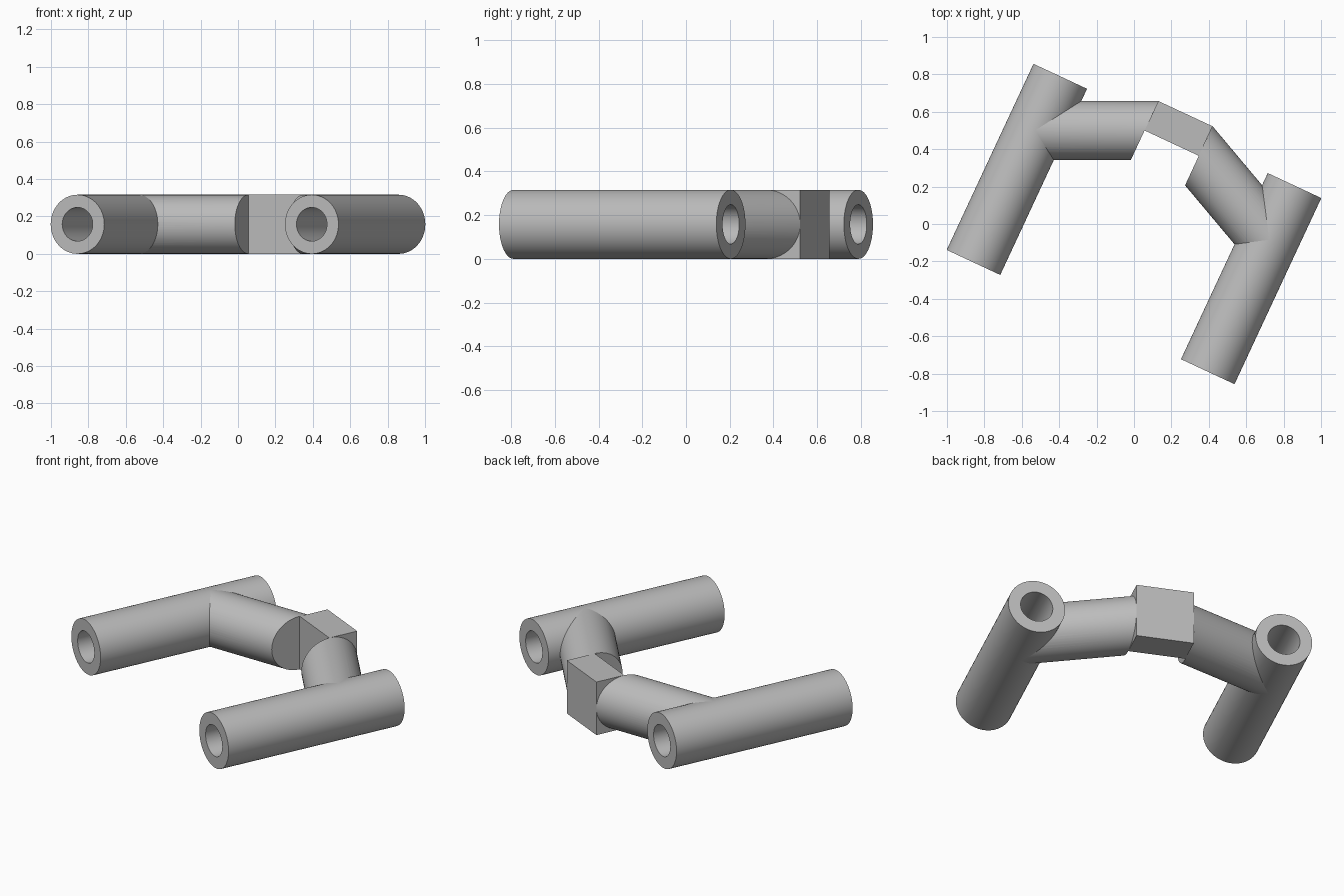
import bpy, bmesh
from math import radians, cos, sin, pi
from mathutils import Matrix, Vector

if "Cube" in bpy.data.objects:
    bpy.data.objects.remove(bpy.data.objects["Cube"])

R, BORE = 0.158, 0.09          # tube and bore radii
HALF = 0.549                   # half the tube length
SPAN = 0.691                   # tube offset from the middle
BLOCK_W, BLOCK_Y0, BLOCK_Y1 = 0.16, 0.477, 0.651
BEND = radians(25)
TURN = Matrix.Translation((0, 0, R)) @ Matrix.Rotation(-BEND, 4, "Z")

grey = bpy.data.materials.new("plain grey")
grey.use_nodes = True
grey.diffuse_color = (0.5, 0.5, 0.5, 1)
grey.node_tree.nodes["Principled BSDF"].inputs["Base Color"].default_value = (0.5, 0.5, 0.5, 1)


def add_object(name, bm):
    bmesh.ops.recalc_face_normals(bm, faces=bm.faces)
    mesh = bpy.data.meshes.new(name)
    bm.to_mesh(mesh)
    bm.free()
    mesh.materials.append(grey)
    obj = bpy.data.objects.new(name, mesh)
    bpy.context.collection.objects.link(obj)
    obj.matrix_world = TURN
    return obj


def smooth(obj):
    for face in obj.data.polygons:
        face.use_smooth = True
    obj.data.set_sharp_from_angle(angle=radians(30))


def tube(name, x, inner, outer, half):
    # Spin a rectangular wall section around the tube axis
    bm = bmesh.new()
    section = [(inner, -half), (outer, -half), (outer, half), (inner, half)]
    verts = [bm.verts.new((x + r, y, 0)) for r, y in section]
    edges = [bm.edges.new((verts[i], verts[(i + 1) % 4])) for i in range(4)]
    bmesh.ops.spin(bm, geom=verts + edges, cent=(x, 0, 0), axis=(0, 1, 0),
                   angle=2 * pi, steps=64, use_merge=True)
    bmesh.ops.remove_doubles(bm, verts=bm.verts, dist=0.0001)
    return add_object(name, bm)


def cylinder(bm, start, end, radius):
    axis = end - start
    place = Matrix.Translation((start + end) / 2) @ axis.to_track_quat("Z", "Y").to_matrix().to_4x4()
    bmesh.ops.create_cone(bm, cap_ends=True, segments=64, radius1=radius,
                          radius2=radius, depth=axis.length, matrix=place)


def arm(name, side):
    # Slanted rod, mitred flush with the side of the block
    direction = Vector((side * cos(BEND), -sin(BEND), 0))
    root = Vector((side * BLOCK_W, BLOCK_Y0, 0))
    reach = (SPAN - BLOCK_W) / cos(BEND)
    bm = bmesh.new()
    cylinder(bm, root - direction * 0.2, root + direction * reach, R)
    cut = bmesh.ops.bisect_plane(bm, geom=bm.verts[:] + bm.edges[:] + bm.faces[:],
                                 plane_co=root, plane_no=(-side, 0, 0), clear_outer=True)
    rim = [e for e in cut["geom_cut"] if isinstance(e, bmesh.types.BMEdge)]
    bmesh.ops.holes_fill(bm, edges=rim, sides=0)
    obj = add_object(name, bm)

    # Clear the rod out of the tube so that the bore stays open
    bm = bmesh.new()
    centre = Vector((side * SPAN, 0, 0))
    cylinder(bm, centre - Vector((0, 1, 0)), centre + Vector((0, 1, 0)), 0.14)
    cutter = add_object("bore_cutter", bm)
    cutter.hide_render = True
    mod = obj.modifiers.new("bore", "BOOLEAN")
    mod.operation, mod.solver, mod.object = "DIFFERENCE", "EXACT", cutter
    bpy.context.view_layer.update()
    result = obj.evaluated_get(bpy.context.evaluated_depsgraph_get())
    baked = bpy.data.meshes.new_from_object(result)
    obj.modifiers.clear()
    obj.data = baked
    bpy.data.objects.remove(cutter)
    return obj


# Paired tubes and arms
for label, side in (("right", -1), ("left", 1)):
    smooth(tube(label + "_tube", side * SPAN, BORE, R, HALF))
    smooth(arm(label + "_arm", side))

# Square block joining the arms
bm = bmesh.new()
size = Matrix.Diagonal((2 * BLOCK_W, BLOCK_Y1 - BLOCK_Y0, 2 * R, 1))
bmesh.ops.create_cube(bm, size=1, matrix=Matrix.Translation((0, (BLOCK_Y0 + BLOCK_Y1) / 2, 0)) @ size)
add_object("centre_block", bm)
